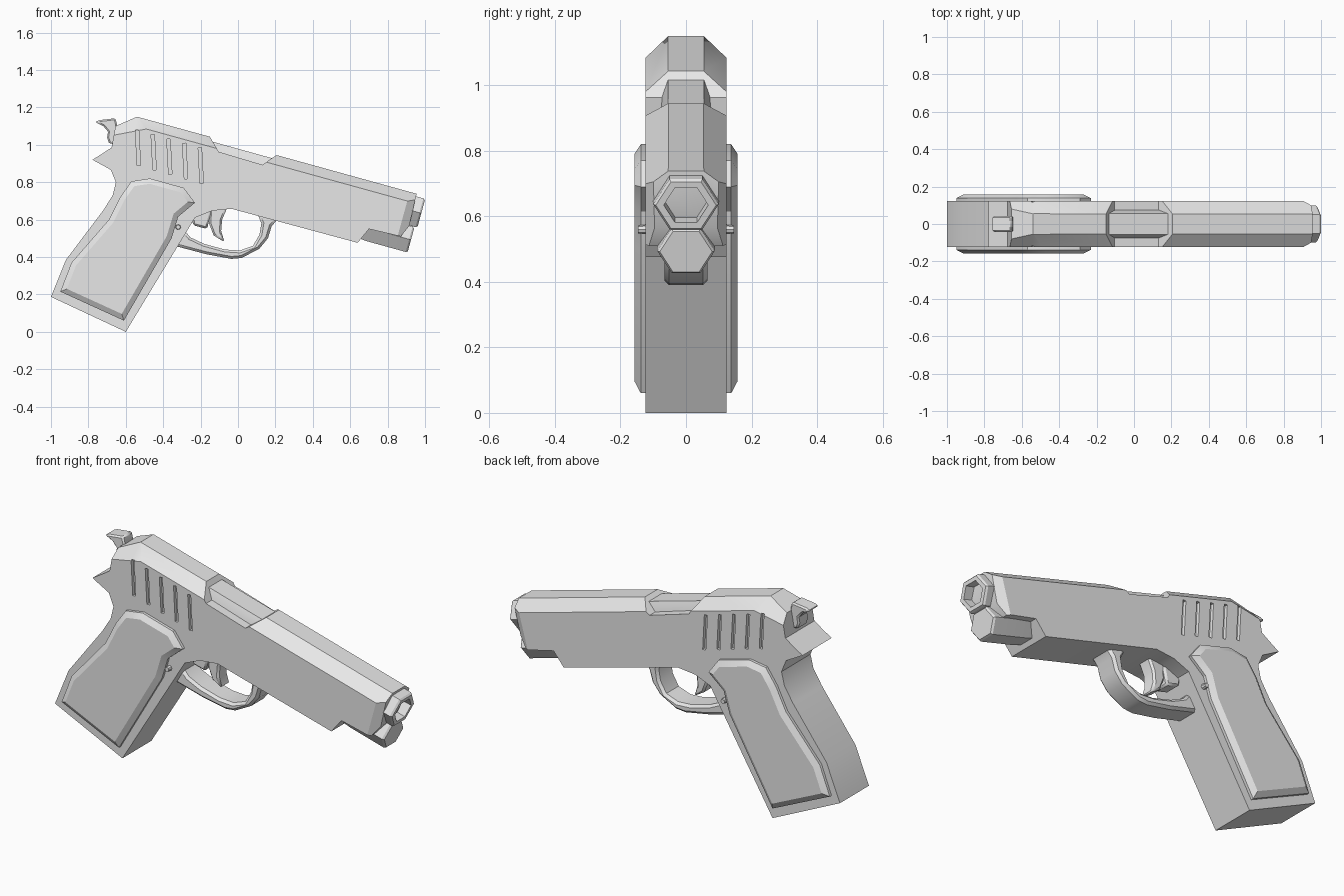
import bpy, bmesh, math
from mathutils import Vector, Matrix

cube = bpy.data.objects.get("Cube")
if cube:
    bpy.data.objects.remove(cube, do_unlink=True)

metal = bpy.data.materials.new("plain_grey")
metal.use_nodes = True
GREY = (0.8, 0.8, 0.8, 1)
metal.diffuse_color = GREY
metal.node_tree.nodes["Principled BSDF"].inputs["Base Color"].default_value = GREY

# The slide, barrel and rod all share this downward tilt
TILT = math.atan(0.276)
ALONG = Vector((math.cos(TILT), 0, -math.sin(TILT)))
UP = Vector((math.sin(TILT), 0, math.cos(TILT)))
SIDE = Vector((0, 1, 0))
parts = []


def finish(name, bm):
    bmesh.ops.recalc_face_normals(bm, faces=bm.faces)
    mesh = bpy.data.meshes.new(name)
    bm.to_mesh(mesh)
    bm.free()
    mesh.materials.append(metal)
    ob = bpy.data.objects.new(name, mesh)
    bpy.context.collection.objects.link(ob)
    parts.append(ob)
    return ob


def prism(outline, y0, y1):
    """Side profile extruded across y; returns the mesh and its y1 face."""
    bm = bmesh.new()
    face = bm.faces.new([bm.verts.new((x, y0, z)) for x, z in outline])
    ext = bmesh.ops.extrude_face_region(bm, geom=[face])["geom"]
    verts = [g for g in ext if isinstance(g, bmesh.types.BMVert)]
    bmesh.ops.translate(bm, verts=verts, vec=(0, y1 - y0, 0))
    bmesh.ops.recalc_face_normals(bm, faces=bm.faces)
    return bm, [g for g in ext if isinstance(g, bmesh.types.BMFace)][0]


def chamfer(bm, point, normal):
    """Slice a corner off both sides."""
    for s in (1, -1):
        flip = Vector((1, s, 1))
        cut = bmesh.ops.bisect_plane(
            bm, geom=bm.verts[:] + bm.edges[:] + bm.faces[:], dist=1e-5,
            plane_co=Vector(point) * flip, plane_no=Vector(normal).normalized() * flip,
            clear_outer=True)["geom_cut"]
        edges = [g for g in cut if isinstance(g, bmesh.types.BMEdge)]
        bmesh.ops.holes_fill(bm, edges=edges, sides=0)


def hex_loft(name, centre, rings):
    """Six-sided loft along the tilted axis from (distance, radius) rings."""
    bm = bmesh.new()
    loops = []
    for dist, r in rings:
        loops.append([bm.verts.new(Vector(centre) + ALONG * dist
                                   + SIDE * r * math.cos(i * math.pi / 3)
                                   + UP * r * 0.92 * math.sin(i * math.pi / 3))
                      for i in range(6)])
    for a, b in zip(loops, loops[1:]):
        for i in range(6):
            j = (i + 1) % 6
            bm.faces.new((a[i], a[j], b[j], b[i]))
    bm.faces.new(loops[0])
    bm.faces.new(loops[-1])
    return finish(name, bm)


def mirror_y(ob):
    mod = ob.modifiers.new("mirror", 'MIRROR')
    mod.use_axis = (False, True, False)


def soften(ob, width):
    mod = ob.modifiers.new("bevel", 'BEVEL')
    mod.width = width
    mod.limit_method = 'ANGLE'
    mod.angle_limit = math.radians(60)


# Slide, frame and grip core as one flush-sided body
body_outline = [
    (-0.54, 1.15), (-0.15, 1.043), (-0.104, 0.963), (0.13, 0.893), (0.206, 0.945),
    (0.955, 0.738), (0.915, 0.565), (0.87, 0.51), (0.70, 0.55), (0.64, 0.476),
    (-0.035, 0.658), (-0.14, 0.647), (-0.23, 0.61), (-0.6, 0.0), (-1.0, 0.187),
    (-0.92, 0.385), (-0.72, 0.65), (-0.67, 0.73), (-0.653, 0.8), (-0.68, 0.866),
    (-0.778, 0.92), (-0.73, 0.95), (-0.676, 0.985), (-0.655, 1.1)]
bm, _ = prism(body_outline, -0.123, 0.123)
chamfer(bm, (-0.54, 0.055, 1.15), SIDE * 0.05 + UP * 0.068)
chamfer(bm, (-0.655, 0.08, 1.10), (-0.19, 1.09, 1.0))
chamfer(bm, (0.94, 0.095, 0.65), SIDE + ALONG * 0.6)
body = finish("slide_and_frame", bm)

# Rear grip grooves cut into both sides of the slide
bm = bmesh.new()
for i in range(5):
    for s in (1, -1):
        place = (Matrix.Translation((-0.535 + i * 0.084, s * 0.13, 0.985 - i * 0.024))
                 @ Matrix.Rotation(math.radians(-3), 4, 'Y')
                 @ Matrix.Diagonal((0.018, 0.05, 0.19, 1)))
        bmesh.ops.create_cube(bm, size=1, matrix=place)
cutter = finish("groove_cutter", bm)
cutter.hide_render = True
cut = body.modifiers.new("grooves", 'BOOLEAN')
cut.operation = 'DIFFERENCE'
cut.solver = 'EXACT'
cut.object = cutter
bpy.context.view_layer.objects.active = body
bpy.ops.object.modifier_apply(modifier=cut.name)
parts.remove(cutter)
bpy.data.objects.remove(cutter, do_unlink=True)

# Chamber seen in the ejection port
bm, _ = prism([(-0.17, 1.026), (0.19, 0.926), (0.19, 0.8), (-0.17, 0.88)], -0.085, 0.085)
chamfer(bm, (-0.17, 0.055, 1.026), SIDE * 0.07 + UP * 0.03)
finish("chamber", bm)

# Barrel mouth with a hollow bore, and the rod below it
hex_loft("barrel_mouth", (0.98, 0, 0.634),
         [(-0.2, 0.1), (-0.01, 0.1), (0, 0.092), (0, 0.068), (-0.14, 0.06)])
hex_loft("guide_rod", (0.925, 0, 0.492),
         [(-0.32, 0.08), (-0.22, 0.088), (-0.01, 0.088), (0, 0.08)])

# Raised grip panels
panel_outline = [
    (-0.57, 0.805), (-0.47, 0.82), (-0.29, 0.77), (-0.23, 0.69), (-0.32, 0.615),
    (-0.355, 0.5), (-0.61, 0.06), (-0.95, 0.215), (-0.89, 0.37), (-0.69, 0.6),
    (-0.63, 0.72)]
bm, outer = prism(panel_outline, 0.1, 0.138)
bmesh.ops.inset_region(bm, faces=[outer], thickness=0.028, depth=0.019,
                       use_even_offset=True, use_boundary=True)
mirror_y(finish("grip_panel", bm))

# Small pins in front of the grip panels
bm = bmesh.new()
bmesh.ops.create_cone(bm, cap_ends=True, segments=8, radius1=0.016, radius2=0.012, depth=0.04,
                      matrix=Matrix.Translation((-0.32, 0.127, 0.56))
                      @ Matrix.Rotation(-math.pi / 2, 4, 'X'))
mirror_y(finish("grip_pin", bm))

# Trigger guard loop
guard_outline = [
    (-0.34, 0.46), (-0.17, 0.415), (-0.035, 0.39), (0.02, 0.395), (0.115, 0.445),
    (0.16, 0.5), (0.18, 0.565), (0.22, 0.61), (0.1, 0.64), (0.125, 0.58),
    (0.115, 0.52), (0.08, 0.46), (0.01, 0.435), (-0.07, 0.44), (-0.18, 0.47),
    (-0.255, 0.505), (-0.3, 0.56)]
bm, _ = prism(guard_outline, -0.065, 0.065)
soften(finish("trigger_guard", bm), 0.013)

# Trigger and the stub behind it
bm, _ = prism([(-0.15, 0.67), (-0.05, 0.68), (-0.085, 0.6), (-0.09, 0.54), (-0.072, 0.48),
               (-0.13, 0.515), (-0.155, 0.58)], -0.04, 0.04)
soften(finish("trigger", bm), 0.01)
bm, _ = prism([(-0.25, 0.63), (-0.14, 0.66), (-0.165, 0.55), (-0.24, 0.57)], -0.045, 0.045)
soften(finish("trigger_stub", bm), 0.01)

# Hammer
bm, _ = prism([(-0.765, 1.122), (-0.74, 1.132), (-0.655, 1.142), (-0.645, 1.1), (-0.655, 1.0),
               (-0.69, 1.01), (-0.7, 1.04), (-0.695, 1.07), (-0.72, 1.1)], -0.042, 0.042)
soften(finish("hammer", bm), 0.008)

# Smooth shading with crisp corners
bpy.ops.object.select_all(action='DESELECT')
for ob in parts:
    ob.select_set(True)
bpy.context.view_layer.objects.active = body
bpy.ops.object.shade_smooth_by_angle(angle=math.radians(30))
